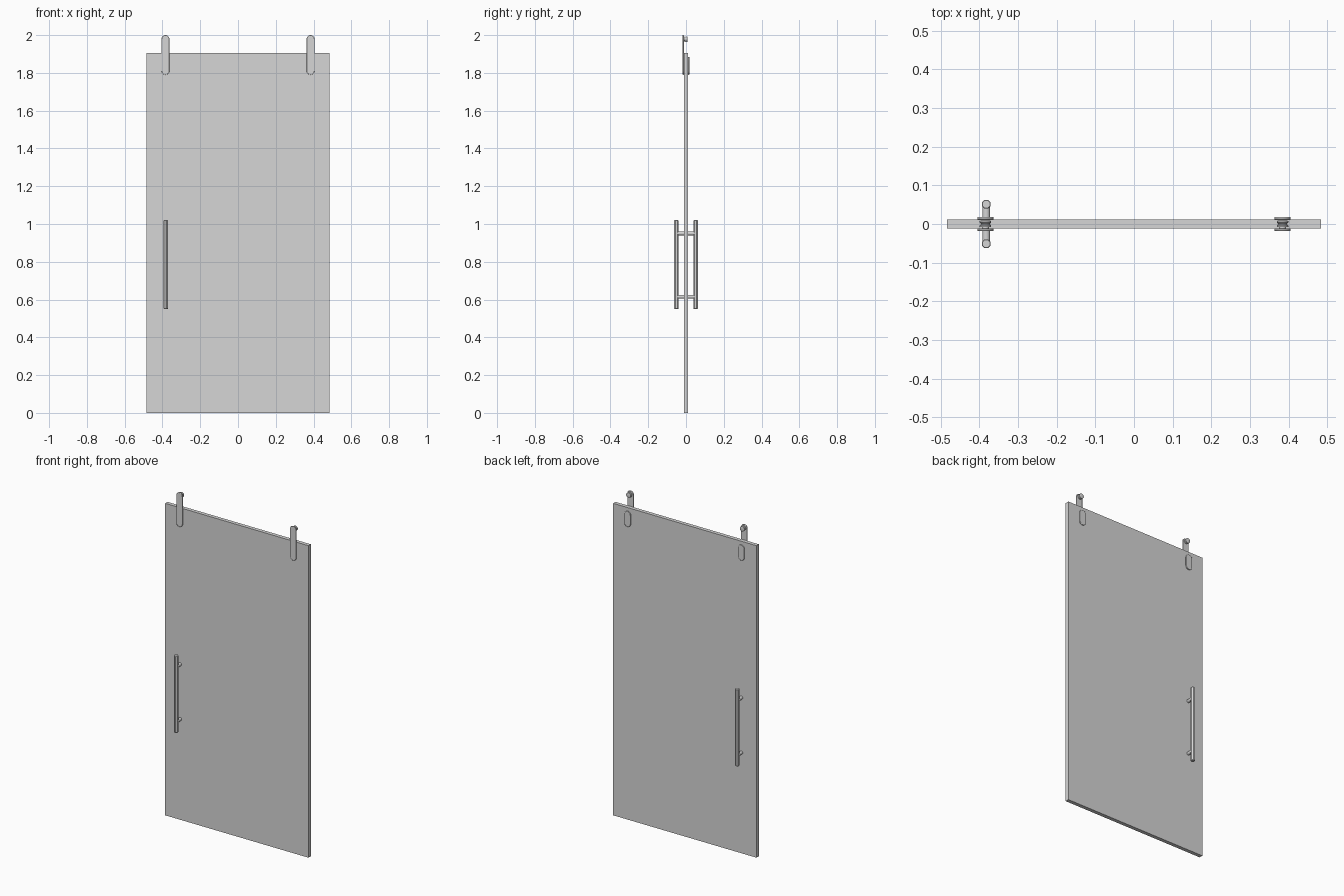
import bpy, bmesh, math
from mathutils import Matrix

if "Cube" in bpy.data.objects:
    bpy.data.objects.remove(bpy.data.objects["Cube"])

grey = bpy.data.materials.new("light_grey")
grey.use_nodes = True
COLOUR = (0.67, 0.67, 0.67, 1)
grey.diffuse_color = COLOUR
grey.node_tree.nodes["Principled BSDF"].inputs["Base Color"].default_value = COLOUR


def finish(bm, name, smooth=True, bevel=0):
    bmesh.ops.recalc_face_normals(bm, faces=bm.faces)
    mesh = bpy.data.meshes.new(name)
    bm.to_mesh(mesh)
    bm.free()
    mesh.materials.append(grey)
    obj = bpy.data.objects.new(name, mesh)
    bpy.context.collection.objects.link(obj)
    if bevel:
        mod = obj.modifiers.new("edge_bevel", "BEVEL")
        mod.width = bevel
        mod.segments = 2
        mod.limit_method = "ANGLE"
    if smooth:
        bpy.ops.object.select_all(action="DESELECT")
        obj.select_set(True)
        bpy.context.view_layer.objects.active = obj
        bpy.ops.object.shade_smooth_by_angle(angle=math.radians(35))
    return obj


def lathe(name, profile, place, sides=32):
    """Spin (radius, height) points about z, then place the result."""
    bm = bmesh.new()
    rings = []
    for r, h in profile:
        angles = [math.tau * (i + 0.5) / sides for i in range(sides)]
        rings.append([bm.verts.new((r * math.cos(a), r * math.sin(a), h)) for a in angles])
    for a, b in zip(rings, rings[1:]):
        for i in range(sides):
            j = (i + 1) % sides
            bm.faces.new((a[i], a[j], b[j], b[i]))
    bm.faces.new(rings[0])
    bm.faces.new(rings[-1])
    bm.transform(place)
    return finish(bm, name)


def capsule_plate(name, x, y0, y1, z0, z1, r, steps=16):
    """Upright plate with round ends, extruded along y."""
    bm = bmesh.new()
    outline = []
    for centre, start in ((z1 - r, 0), (z0 + r, math.pi)):
        for i in range(steps + 1):
            a = start + math.pi * i / steps
            outline.append(bm.verts.new((x + r * math.cos(a), y0, centre + r * math.sin(a))))
    face = bm.faces.new(outline)
    ext = bmesh.ops.extrude_face_region(bm, geom=[face])
    moved = [v for v in ext["geom"] if isinstance(v, bmesh.types.BMVert)]
    bmesh.ops.translate(bm, vec=(0, y1 - y0, 0), verts=moved)
    return finish(bm, name, bevel=0.002)


def along_y(x, y, z):
    return Matrix.Translation((x, y, z)) @ Matrix.Rotation(-math.pi / 2, 4, "X")


# Door panel
PANEL_X, PANEL_TOP, HALF_T = 0.484, 1.905, 0.0115
bm = bmesh.new()
bmesh.ops.create_cube(bm, size=1)
bm.transform(Matrix.Translation((0, 0, PANEL_TOP / 2))
             @ Matrix.Diagonal((2 * PANEL_X, 2 * HALF_T, PANEL_TOP, 1)))
finish(bm, "door_panel", smooth=False)

# Hangers: long front strap, short back clamp, grooved roller on top
for side, x in (("right", -0.384), ("left", 0.384)):
    capsule_plate(f"{side}_hanger_strap", x, -0.018, -HALF_T, 1.79, 2.0, 0.021)
    capsule_plate(f"{side}_back_clamp", x, HALF_T, 0.018, 1.79, 1.885, 0.021)
    lathe(f"{side}_roller",
          [(0.009, 0), (0.009, 0.004), (0.015, 0.004), (0.015, 0.008), (0.012, 0.010),
           (0.012, 0.013), (0.015, 0.015), (0.015, 0.019), (0.013, 0.020)],
          along_y(x, -HALF_T, 1.979))

# Pull handles on both faces, with faceted bars and round standoffs
HX, HY, R = -0.382, 0.051, 0.0125
for face, y in (("front", -HY), ("back", HY)):
    lathe(f"{face}_handle_bar",
          [(R - 0.002, 0.55), (R, 0.552), (R, 1.018), (R - 0.002, 1.02)],
          Matrix.Translation((HX, y, 0)), sides=8)
    for level, z in (("lower", 0.615), ("upper", 0.95)):
        sign = 1 if y < 0 else -1
        spin = along_y(HX, y, z) @ Matrix.Diagonal((1, 1, sign, 1))
        lathe(f"{face}_{level}_standoff",
              [(0.010, 0), (0.010, HY - HALF_T)], spin, sides=24)
